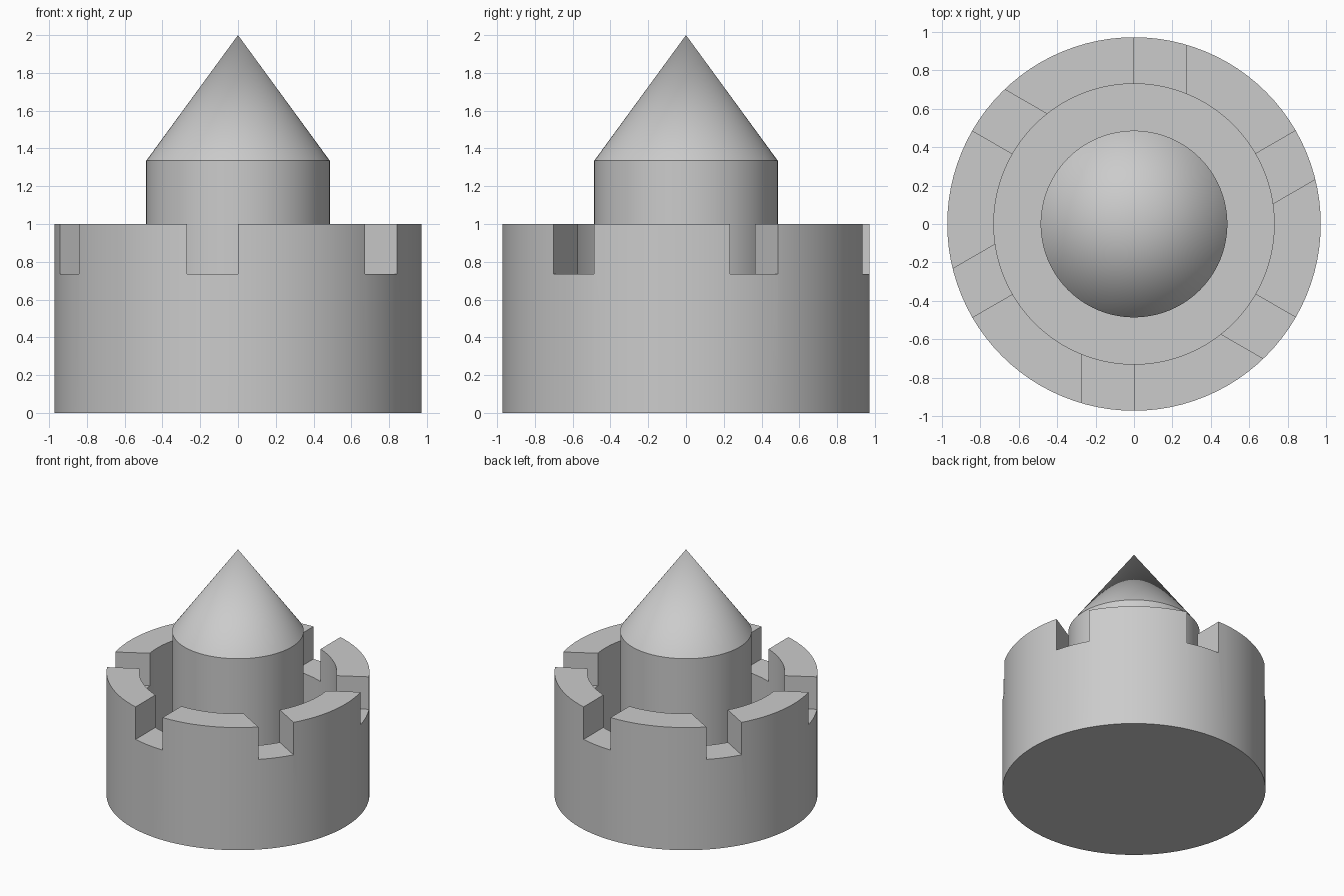
import bpy, bmesh, math
from mathutils import Matrix

cube = bpy.data.objects.get("Cube")
if cube:
    bpy.data.objects.remove(cube, do_unlink=True)

SEGMENTS = 96
OUTER, INNER, TURRET = 0.972, 0.73, 0.486
WALL_TOP, NOTCH_FLOOR, COURT_FLOOR = 1.0, 0.735, 0.27
EAVES, APEX = 1.335, 2.0
NOTCH_WIDTH, NOTCHES = 0.27, 6

# Plain grey stone
stone = bpy.data.materials.new("grey_stone")
stone.use_nodes = True
grey = (0.6, 0.6, 0.6, 1)
stone.diffuse_color = grey
stone.node_tree.nodes["Principled BSDF"].inputs["Base Color"].default_value = grey


def add_object(name, bm):
    bmesh.ops.recalc_face_normals(bm, faces=bm.faces)
    mesh = bpy.data.meshes.new(name)
    bm.to_mesh(mesh)
    bm.free()
    mesh.materials.append(stone)
    obj = bpy.data.objects.new(name, mesh)
    bpy.context.collection.objects.link(obj)
    return obj


def activate(obj):
    bpy.ops.object.select_all(action='DESELECT')
    obj.select_set(True)
    bpy.context.view_layer.objects.active = obj


def lathe(name, profile):
    """Turn an (r, z) profile, starting and ending on the axis, around z."""
    bm = bmesh.new()
    verts = [bm.verts.new((r, 0, z)) for r, z in profile]
    edges = [bm.edges.new(pair) for pair in zip(verts, verts[1:])]
    bmesh.ops.spin(bm, geom=verts + edges, cent=(0, 0, 0), axis=(0, 0, 1),
                   angle=math.tau, steps=SEGMENTS, use_duplicate=False)
    bmesh.ops.remove_doubles(bm, verts=bm.verts, dist=1e-5)
    return add_object(name, bm)


# Round outer wall with a sunken courtyard
wall = lathe("outer_wall", [(0, 0), (OUTER, 0), (OUTER, WALL_TOP), (INNER, WALL_TOP),
                            (INNER, COURT_FLOOR), (0, COURT_FLOOR)])

# Battlement notches: straight slots with one side on a radius
bm = bmesh.new()
slot_depth, slot_height = 0.5, 0.5
for i in range(NOTCHES):
    place = (Matrix.Rotation(math.tau * i / NOTCHES, 4, 'Z')
             @ Matrix.Translation((NOTCH_WIDTH / 2, 0.6 + slot_depth / 2,
                                   NOTCH_FLOOR + slot_height / 2))
             @ Matrix.Diagonal((NOTCH_WIDTH, slot_depth, slot_height, 1)))
    bmesh.ops.create_cube(bm, size=1, matrix=place)
cutter = add_object("notch_cutter", bm)
cutter.hide_render = True
cut = wall.modifiers.new("notches", 'BOOLEAN')
cut.operation = 'DIFFERENCE'
cut.solver = 'EXACT'
cut.object = cutter
activate(wall)
bpy.ops.object.modifier_apply(modifier=cut.name)
bpy.data.objects.remove(cutter, do_unlink=True)

# Central turret and its pointed roof
turret = lathe("turret", [(0, COURT_FLOOR), (TURRET, COURT_FLOOR), (TURRET, EAVES), (0, EAVES)])
roof = lathe("cone_roof", [(0, EAVES), (TURRET, EAVES), (0, APEX)])

for obj in (wall, turret, roof):
    activate(obj)
    bpy.ops.object.shade_smooth_by_angle(angle=math.radians(30))
